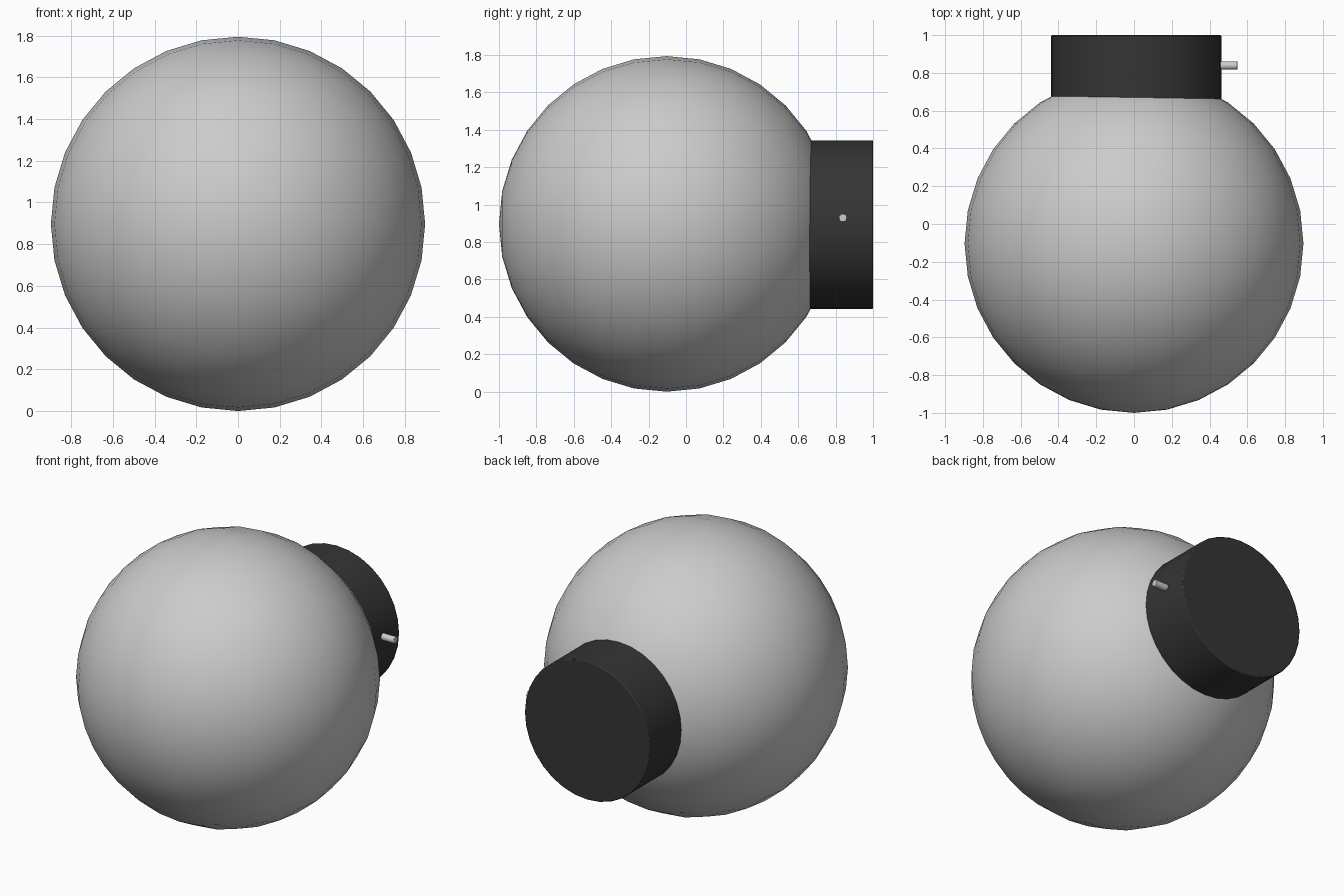
import bpy
from math import pi, radians

if "Cube" in bpy.data.objects:
    bpy.data.objects.remove(bpy.data.objects["Cube"])


def finish(obj, name, bevel=0):
    obj.name = name
    if bevel:
        mod = obj.modifiers.new("edge_round", 'BEVEL')
        mod.width = bevel
        mod.segments = 2
        mod.limit_method = 'ANGLE'
        mod.angle_limit = radians(60)
    bpy.ops.object.shade_smooth_by_angle(angle=radians(35))
    return obj


def cylinder(name, start, end, centre, radius, axis, sides, bevel):
    # Cylinder along x or y between two positions on that axis
    mid = (start + end) / 2
    loc = (mid, *centre) if axis == 'x' else (centre[0], mid, centre[1])
    rot = (0, pi / 2, 0) if axis == 'x' else (pi / 2, 0, 0)
    bpy.ops.mesh.primitive_cylinder_add(vertices=sides, radius=radius,
                                        depth=end - start, location=loc, rotation=rot)
    return finish(bpy.context.object, name, bevel)


# Round globe, poles along y
R = 0.897
bpy.ops.mesh.primitive_uv_sphere_add(segments=32, ring_count=16, radius=R,
                                     location=(0, R - 1, R), rotation=(pi / 2, 0, 0))
finish(bpy.context.object, "globe")

# Dark mounting collar sunk into the back of the globe
collar = cylinder("mounting_collar", 0.645, 1.0, (0.012, 0.893), 0.451, 'y', 32, 0.006)
dark = bpy.data.materials.new("dark_grey")
dark.diffuse_color = (0.035, 0.035, 0.035, 1)
dark.use_nodes = True
dark.node_tree.nodes["Principled BSDF"].inputs["Base Color"].default_value = dark.diffuse_color
collar.data.materials.append(dark)

# Small set screw on the right side of the collar
cylinder("set_screw", 0.42, 0.548, (0.839, 0.929), 0.022, 'x', 32, 0.003)
